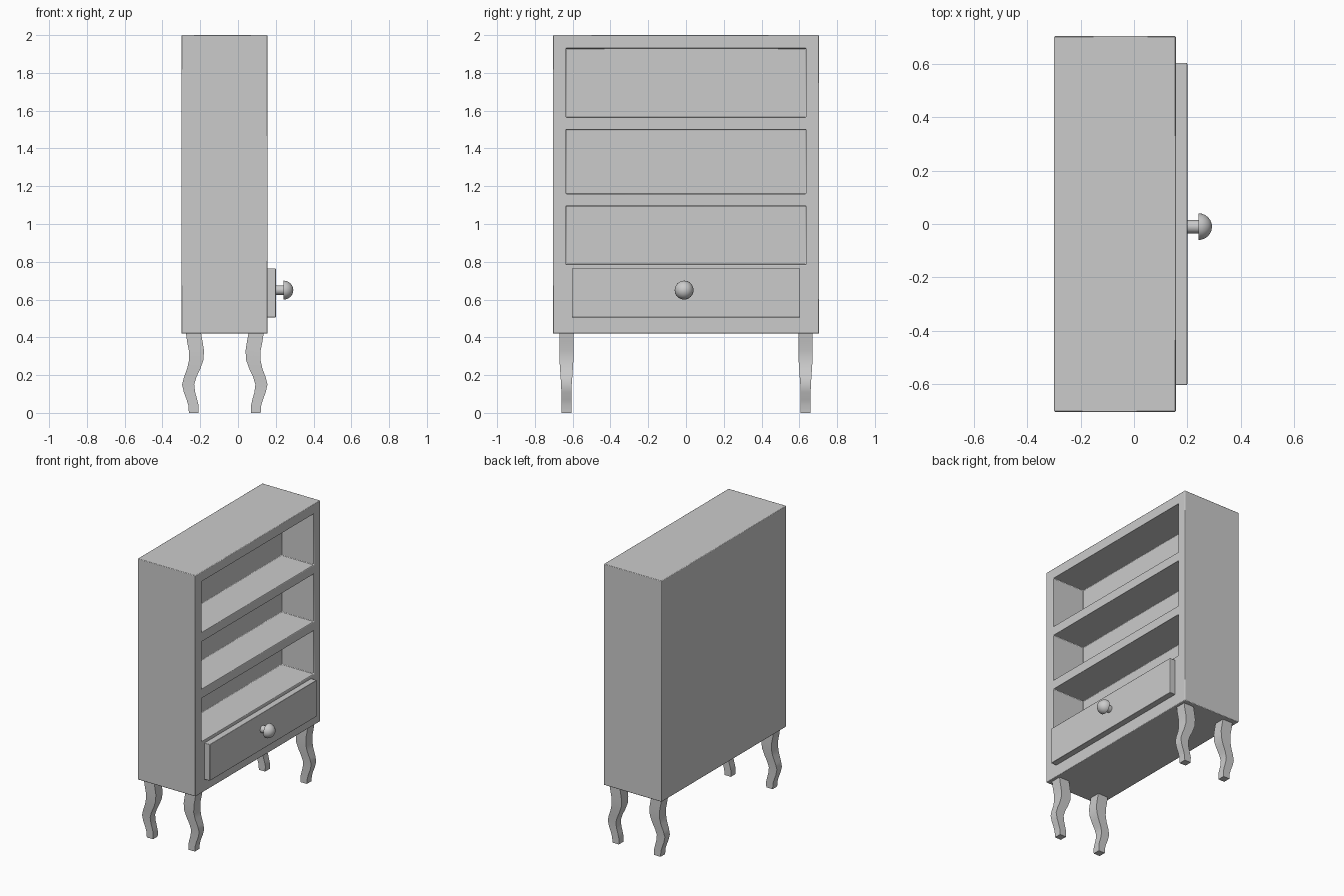
import bpy, bmesh
from math import radians, pi
from mathutils import Matrix

if "Cube" in bpy.data.objects:
    bpy.data.objects.remove(bpy.data.objects["Cube"])


def make_object(name, bm):
    bmesh.ops.recalc_face_normals(bm, faces=bm.faces)
    mesh = bpy.data.meshes.new(name)
    bm.to_mesh(mesh)
    bm.free()
    ob = bpy.data.objects.new(name, mesh)
    bpy.context.collection.objects.link(ob)
    return ob


def activate(ob):
    bpy.ops.object.select_all(action='DESELECT')
    ob.select_set(True)
    bpy.context.view_layer.objects.active = ob


def box(name, x, y, z):
    bm = bmesh.new()
    bmesh.ops.create_cube(bm, size=1)
    for v in bm.verts:
        v.co = [lo + (c + 0.5) * (hi - lo) for c, (lo, hi) in zip(v.co, (x, y, z))]
    return make_object(name, bm)


def soften(ob, width):
    m = ob.modifiers.new("edge_bevel", 'BEVEL')
    m.width, m.segments, m.limit_method = width, 2, 'ANGLE'
    activate(ob)
    bpy.ops.object.shade_smooth_by_angle(angle=radians(30))


# Cabinet body with three open compartments
body = box("cabinet_body", (-0.30, 0.157), (-0.705, 0.705), (0.42, 2.0))
activate(body)
for z in ((1.565, 1.93), (1.16, 1.50), (0.785, 1.095)):
    cutter = box("compartment_cutter", (-0.10, 0.3), (-0.635, 0.635), z)
    cutter.hide_render = True
    m = body.modifiers.new("compartment", 'BOOLEAN')
    m.object, m.operation, m.solver = cutter, 'DIFFERENCE', 'EXACT'
    bpy.ops.object.modifier_apply(modifier=m.name)
    bpy.data.objects.remove(cutter)
soften(body, 0.004)

# Drawer front
drawer = box("drawer_front", (0.15, 0.20), (-0.604, 0.604), (0.505, 0.765))
soften(drawer, 0.003)

# Knob: a stem and dome turned around the x axis from a (x, radius) profile
profile = [(0.195, 0), (0.195, 0.025), (0.242, 0.025), (0.242, 0.05), (0.255, 0.0484),
           (0.267, 0.0435), (0.278, 0.0353), (0.286, 0.025), (0.291, 0.013), (0.293, 0)]
bm = bmesh.new()
verts = [bm.verts.new((x, r, 0)) for x, r in profile]
edges = [bm.edges.new(pair) for pair in zip(verts, verts[1:])]
bmesh.ops.spin(bm, geom=verts + edges, cent=(0, 0, 0), axis=(1, 0, 0),
               angle=2 * pi, steps=32, use_duplicate=False)
bmesh.ops.remove_doubles(bm, verts=bm.verts, dist=0.0001)
bmesh.ops.transform(bm, matrix=Matrix.Translation((0, -0.01, 0.65)), verts=bm.verts)
knob = make_object("drawer_knob", bm)
activate(knob)
bpy.ops.object.shade_smooth_by_angle(angle=radians(40))

# Curved leg sections: height, centre x, half depth, half width
SECTIONS = [(0.425, 0.096, 0.040, 0.038), (0.38, 0.089, 0.041, 0.038),
            (0.33, 0.080, 0.040, 0.038), (0.28, 0.081, 0.038, 0.037),
            (0.235, 0.094, 0.035, 0.034), (0.19, 0.113, 0.033, 0.031),
            (0.15, 0.124, 0.032, 0.028), (0.11, 0.117, 0.030, 0.027),
            (0.07, 0.104, 0.028, 0.026), (0.04, 0.096, 0.027, 0.026),
            (0.0, 0.095, 0.025, 0.026)]


def leg(name, back, side):
    bm = bmesh.new()
    rings = []
    for z, cx, hx, hy in SECTIONS:
        cx = -0.14 - cx if back else cx
        rings.append([bm.verts.new((cx + a * hx, side * 0.633 + b * hy, z))
                      for a, b in ((-1, -1), (1, -1), (1, 1), (-1, 1))])
    for r, s in zip(rings, rings[1:]):
        for i in range(4):
            j = (i + 1) % 4
            bm.faces.new((r[i], r[j], s[j], s[i]))
    bm.faces.new(rings[0])
    bm.faces.new(rings[-1])
    activate(make_object(name, bm))
    bpy.ops.object.shade_smooth_by_angle(angle=radians(35))


# Four legs, the rear pair curving the opposite way
for side, label in ((-1, "right"), (1, "left")):
    leg("front_leg_" + label, False, side)
    leg("back_leg_" + label, True, side)
